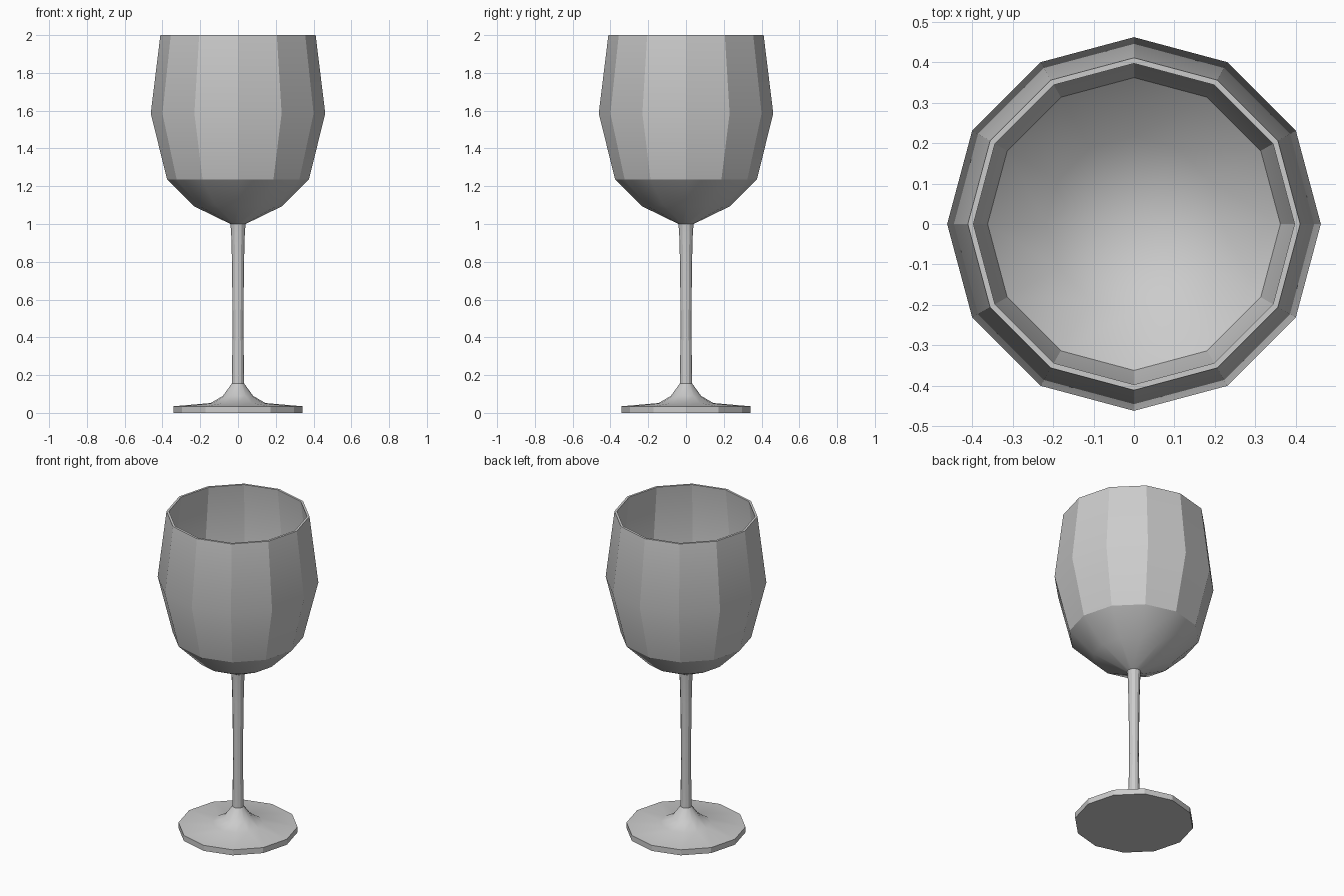
import bpy, bmesh, math

if "Cube" in bpy.data.objects:
    bpy.data.objects.remove(bpy.data.objects["Cube"])

SIDES = 12

# Half-section (radius, height): foot, stem, outer bowl, rim, inner bowl
FOOT = [(0, 0), (0.342, 0), (0.342, 0.035), (0.145, 0.052), (0.08, 0.09), (0.033, 0.155)]
STEM = [(0.028, 0.45), (0.032, 0.80), (0.036, 0.95), (0.04, 1.0)]
BOWL_OUT = [(0.235, 1.095), (0.375, 1.235), (0.462, 1.585), (0.411, 2.0)]
BOWL_IN = [(0.397, 2.0), (0.446, 1.585), (0.362, 1.245), (0.217, 1.112), (0, 1.03)]


def lathe(name, profile):
    """Revolve a half-section around z into a closed low-poly solid."""
    bm = bmesh.new()
    verts = [bm.verts.new((r, 0, z)) for r, z in profile]
    edges = [bm.edges.new(pair) for pair in zip(verts, verts[1:])]
    bmesh.ops.spin(bm, geom=verts + edges, cent=(0, 0, 0), axis=(0, 0, 1),
                   angle=math.tau, steps=SIDES, use_merge=False)
    bmesh.ops.remove_doubles(bm, verts=bm.verts[:], dist=1e-4)
    bmesh.ops.recalc_face_normals(bm, faces=bm.faces[:])
    mesh = bpy.data.meshes.new(name)
    bm.to_mesh(mesh)
    bm.free()
    obj = bpy.data.objects.new(name, mesh)
    bpy.context.collection.objects.link(obj)
    return obj


# Whole glass is one continuous turned surface
glass = lathe("wine_glass", FOOT + STEM + BOWL_OUT + BOWL_IN)

# Facets stay crisp on the walls, bowl underside reads smooth
bpy.context.view_layer.objects.active = glass
glass.select_set(True)
bpy.ops.object.shade_smooth_by_angle(angle=math.radians(27))
